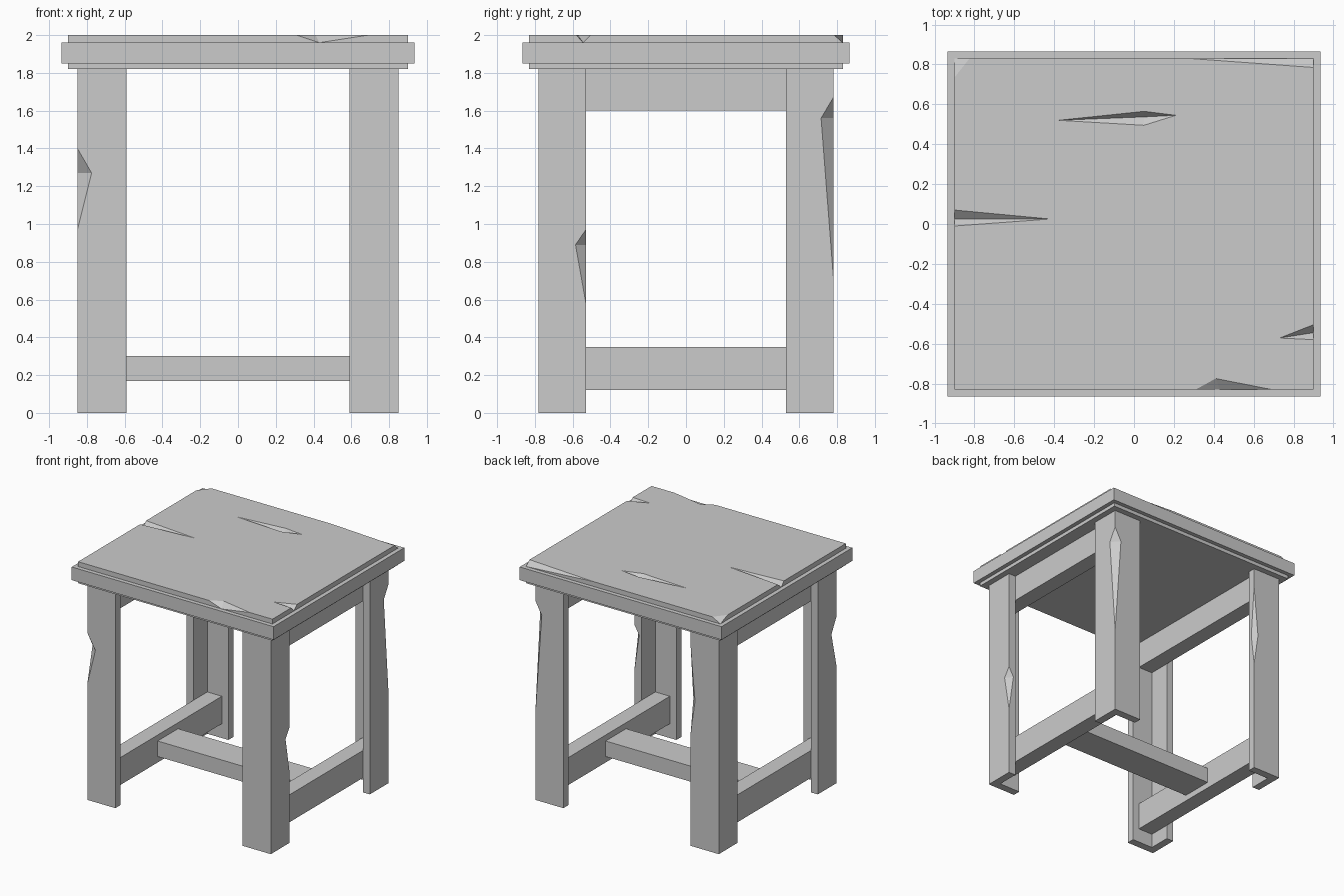
import bpy, bmesh
from mathutils import Vector

if "Cube" in bpy.data.objects:
    bpy.data.objects.remove(bpy.data.objects["Cube"], do_unlink=True)

grey = bpy.data.materials.new("plain_grey_wood")
grey.use_nodes = True
GREY = (0.6, 0.6, 0.6, 1)
grey.diffuse_color = GREY
grey.node_tree.nodes["Principled BSDF"].inputs["Base Color"].default_value = GREY


def finish(name, bm):
    bmesh.ops.recalc_face_normals(bm, faces=bm.faces)
    mesh = bpy.data.meshes.new(name)
    bm.to_mesh(mesh)
    bm.free()
    mesh.materials.append(grey)
    obj = bpy.data.objects.new(name, mesh)
    bpy.context.collection.objects.link(obj)
    return obj


def prism(name, outline, z0, z1):
    bm = bmesh.new()
    face = bm.faces.new([bm.verts.new((x, y, z0)) for x, y in outline])
    top = bmesh.ops.extrude_face_region(bm, geom=[face])["geom"]
    verts = [v for v in top if isinstance(v, bmesh.types.BMVert)]
    bmesh.ops.translate(bm, vec=(0, 0, z1 - z0), verts=verts)
    return finish(name, bm)


def box(name, x0, x1, y0, y1, z0, z1):
    return prism(name, [(x0, y0), (x1, y0), (x1, y1), (x0, y1)], z0, z1)


def carve(obj, points):
    # Subtract the convex hull of the points
    bm = bmesh.new()
    for p in points:
        bm.verts.new(p)
    bmesh.ops.convex_hull(bm, input=bm.verts)
    cutter = finish("chip_cutter", bm)
    cutter.hide_render = True
    mod = obj.modifiers.new("chip", "BOOLEAN")
    mod.operation, mod.solver, mod.object = "DIFFERENCE", "EXACT", cutter
    bpy.context.view_layer.objects.active = obj
    bpy.ops.object.modifier_apply(modifier=mod.name)
    bpy.data.objects.remove(cutter, do_unlink=True)


def chip(obj, a, b, end1, end2, grow=0.5):
    # Wedge whose two faces meet along the crease a-b and run out at the ends
    a, b, end1, end2 = map(Vector, (a, b, end1, end2))
    mid = (a + b) / 2
    carve(obj, [a + (a - b) * grow, b + (b - a) * grow,
                end1 + (end1 - mid) * grow, end2 + (end2 - mid) * grow])


# Tabletop: wide board between two slightly smaller panels
box("tabletop_lower_panel", -.90, .90, -.83, .83, 1.82, 1.85)
box("tabletop_board", -.935, .935, -.865, .865, 1.85, 1.96)
TOP, LOW = 2.0, 1.96
panel = box("tabletop_upper_panel", -.90, .90, -.83, .83, LOW, TOP)

# Splits and chips along the panel edges
chip(panel, (-.42, .025, TOP), (-.9, .025, LOW), (-.9, .07, TOP), (-.9, -.01, TOP))
chip(panel, (.73, -.572, TOP), (.9, -.545, LOW), (.9, -.505, TOP), (.9, -.58, TOP))
chip(panel, (.41, -.775, TOP), (.43, -.83, LOW), (.31, -.83, TOP), (.69, -.83, TOP))
# Broken back corners
chip(panel, (.28, .83, TOP), (.9, .83, LOW), (.9, .785, TOP), (1, .95, 2.1))
chip(panel, (-.825, .83, TOP), (-.9, .83, LOW), (-.9, .735, TOP), (-1, .95, 2.1))
# Gouge in the surface
deep = Vector((.05, .537, 1.965))
rim = [(-.38, .52, TOP), (.05, .565, TOP), (.21, .545, TOP), (.05, .495, TOP)]
carve(panel, [deep] + [deep + (Vector(p) - deep) * 1.5 for p in rim])

# Angle-section legs, open toward the middle
X, Y, XI, YI, T = .85, .78, .59, .53, .065
section = [(X, Y), (XI, Y), (XI, Y - T), (X - T, Y - T), (X - T, YI), (X, YI)]
legs = {}
for sx, side in ((1, "left"), (-1, "right")):
    for sy, end in ((1, "back"), (-1, "front")):
        legs[sx, sy] = prism(f"{end}_{side}_leg",
                             [(x * sx, y * sy) for x, y in section], 0, 1.82)


def leg_chip(leg, x, y, dx, dy, low, crease, high):
    chip(legs[leg], (x + dx, y, crease), (x, y + dy, crease), (x, y, high), (x, y, low))


leg_chip((-1, -1), -X, -Y, .075, .07, .97, 1.27, 1.40)
leg_chip((1, 1), X, Y, -.06, -.065, .72, 1.56, 1.67)
leg_chip((1, -1), X, -YI, -.045, -.055, .58, .89, .97)
leg_chip((-1, 1), -XI, Y, -.04, -.035, .95, 1.22, 1.66)

# Side rails housed inside the legs
for s, side in ((1, "left"), (-1, "right")):
    x0, x1 = sorted((s * .65, s * (X - T)))
    box(f"{side}_upper_rail", x0, x1, -Y + T, Y - T, 1.60, 1.82)
    box(f"{side}_lower_rail", x0, x1, -Y + T, Y - T, .12, .35)

# Cross stretcher
box("cross_stretcher", -.65, .65, -.135, .135, .17, .30)
